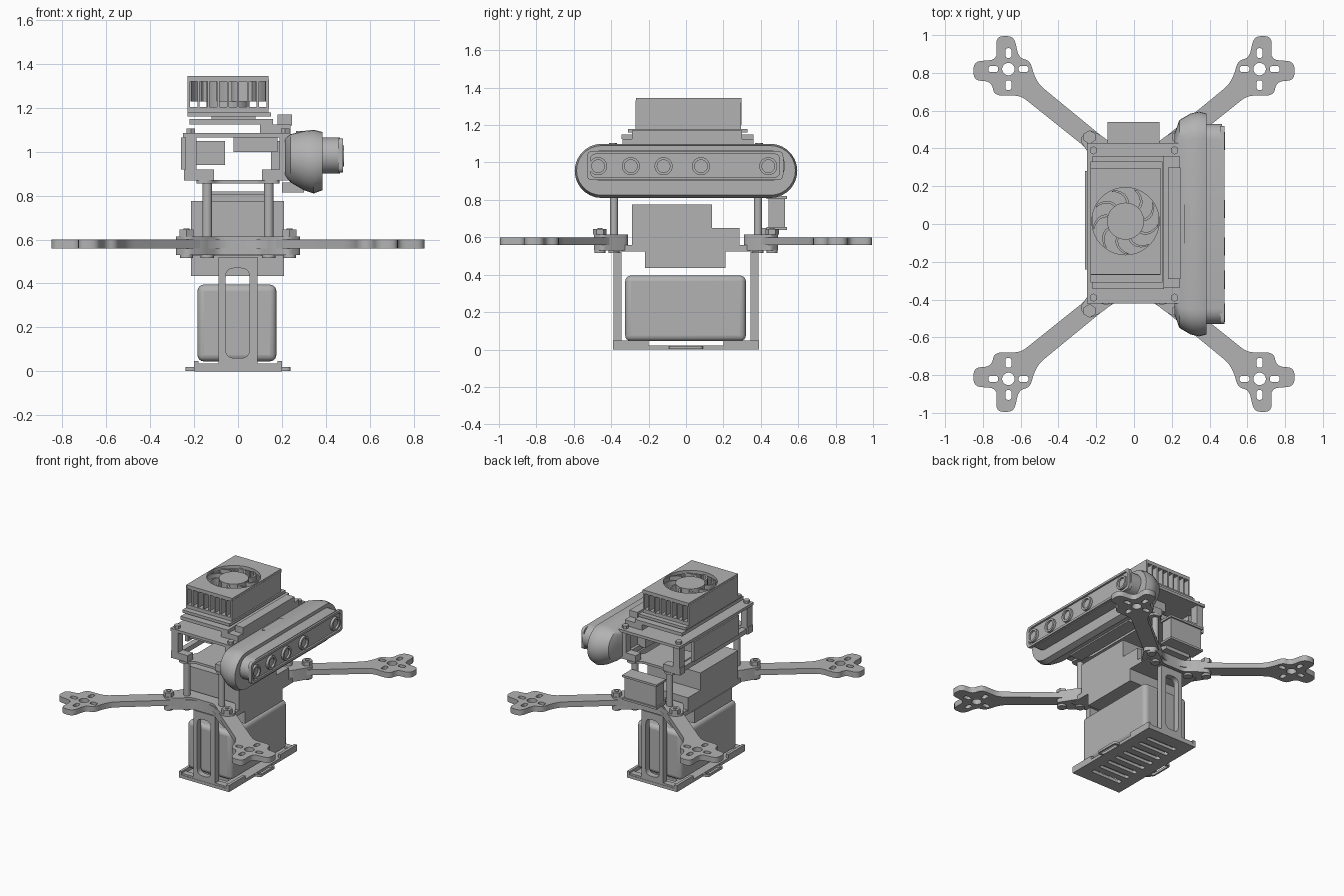
import bpy, bmesh, math
from mathutils import Matrix, Vector

if "Cube" in bpy.data.objects:
    bpy.data.objects.remove(bpy.data.objects["Cube"])

GREY = (0.45, 0.45, 0.45, 1)
grey = bpy.data.materials.new("plain grey")
grey.use_nodes = True
grey.diffuse_color = GREY
grey.node_tree.nodes["Principled BSDF"].inputs["Base Color"].default_value = GREY

SIDES = (-1, 1)
parts = []
# Maps a flat outline and its depth onto each axis
TURN = {
    "Z": Matrix.Identity(4),
    "Y": Matrix(((1, 0, 0, 0), (0, 0, -1, 0), (0, 1, 0, 0), (0, 0, 0, 1))),
    "X": Matrix(((0, 0, 1, 0), (1, 0, 0, 0), (0, 1, 0, 0), (0, 0, 0, 1))),
}


def add(name, mesh):
    mesh.materials.clear()
    mesh.materials.append(grey)
    ob = bpy.data.objects.new(name, mesh)
    bpy.context.collection.objects.link(ob)
    parts.append(ob)
    return ob


def finish(name, bm):
    bmesh.ops.recalc_face_normals(bm, faces=bm.faces)
    mesh = bpy.data.meshes.new(name)
    bm.to_mesh(mesh)
    bm.free()
    return add(name, mesh)


def box(name, x0, x1, y0, y1, z0, z1, bevel=0):
    bm = bmesh.new()
    mid = Matrix.Translation(((x0 + x1) / 2, (y0 + y1) / 2, (z0 + z1) / 2))
    size = Matrix.Diagonal((x1 - x0, y1 - y0, z1 - z0, 1))
    bmesh.ops.create_cube(bm, size=1, matrix=mid @ size)
    ob = finish(name, bm)
    if bevel:
        mod = ob.modifiers.new("bevel", "BEVEL")
        mod.width, mod.segments = bevel, 4
    return ob


def rod(name, x, y, z0, z1, r, sides=20, axis="Z"):
    bm = bmesh.new()
    at = TURN[axis] @ Matrix.Translation((x, y, (z0 + z1) / 2))
    bmesh.ops.create_cone(bm, cap_ends=True, segments=sides, radius1=r,
                          radius2=r, depth=abs(z1 - z0), matrix=at)
    return finish(name, bm)


def rounded(points, r=0.025):
    out, n = [], len(points)
    for i in range(n):
        p, c, q = (Vector(points[(i + k) % n]) for k in (-1, 0, 1))
        a = c + (p - c).normalized() * min(r, (p - c).length * 0.45)
        b = c + (q - c).normalized() * min(r, (q - c).length * 0.45)
        for k in range(5):
            t = k / 4
            out.append(a * (1 - t) ** 2 + c * 2 * t * (1 - t) + b * t * t)
    return out


def circle(x, y, r, n=32):
    return [(x + r * math.cos(k * math.tau / n), y + r * math.sin(k * math.tau / n))
            for k in range(n)]


def rect(x, y, hx, hy, r=0):
    pts = [(x - hx, y - hy), (x + hx, y - hy), (x + hx, y + hy), (x - hx, y + hy)]
    return rounded(pts, r) if r else pts


def plate(name, loops, d0, d1, axis="Z"):
    """Extrude an outline; further loops inside it become holes."""
    cu = bpy.data.curves.new(name, "CURVE")
    cu.dimensions, cu.fill_mode, cu.extrude = "2D", "BOTH", abs(d1 - d0) / 2
    for loop in loops:
        sp = cu.splines.new("POLY")
        sp.points.add(len(loop) - 1)
        for pt, co in zip(sp.points, loop):
            pt.co = (co[0], co[1], 0, 1)
        sp.use_cyclic_u = True
    tmp = bpy.data.objects.new(name, cu)
    bpy.context.collection.objects.link(tmp)
    deps = bpy.context.evaluated_depsgraph_get()
    mesh = bpy.data.meshes.new_from_object(tmp.evaluated_get(deps))
    bpy.data.objects.remove(tmp)
    depth = (d0 + d1) / 2 * (-1 if axis == "Y" else 1)
    mesh.transform(TURN[axis] @ Matrix.Translation((0, 0, depth)))
    bm = bmesh.new()
    bm.from_mesh(mesh)
    bmesh.ops.remove_doubles(bm, verts=bm.verts, dist=1e-5)
    return finish(name, bm)


def stadium(half, z0, z1, n=14):
    r, zc, pts = (z1 - z0) / 2, (z0 + z1) / 2, []
    for s in SIDES:
        for k in range(n + 1):
            a = math.pi * k / n + (math.pi / 2 if s < 0 else -math.pi / 2)
            pts.append((s * (half - r) + r * math.cos(a), zc + r * math.sin(a)))
    return pts


# Arm pairs with four-lobed motor mounts
root = [(0, .4), (.07, .4), (.14, .44)]
mount = [(.5, .735), (.53, .79), (.55, .865), (.61, .88), (.635, .995), (.73, .995),
         (.725, .87), (.85, .86), (.85, .76), (.755, .755), (.74, .68), (.6, .68)]
inner = [(.25, .4), (.2, .31), (0, .31)]
half = root[1:] + mount + inner[:-1]
for s, end in zip(SIDES, ("front", "back")):
    outline = half + [(-x, y) for x, y in reversed(half)]
    loops = [rounded(outline, .04)]
    for m in SIDES:
        loops.append(circle(m * .665, .82, .033))
        for d in SIDES:
            loops.append(rect(m * .665, .82 + d * .085, .016, .026, .015))
            loops.append(rect(m * (.665 + d * .08), .82, .026, .016, .015))
    plate(end + "_arms", [[(x, s * y) for x, y in lp] for lp in loops], .56, .6)
    cap = [(-.09, .4), (.09, .4), (.16, .46), (.23, .5), (.29, .45), (.2, .31)]
    cap += [(-.2, .31), (-.29, .45), (-.23, .5), (-.16, .46)]
    plate(end + "_arm_clamp", [[(x, s * y) for x, y in rounded(cap)]], .53, .615)
    for m in SIDES:
        rod("arm_bolt", m * .235, s * .46, .515, .65, .014)
        rod("arm_nut", m * .235, s * .46, .615, .645, .036, 6)
        rod("arm_bolt_head", m * .235, s * .46, .515, .535, .03)
        rod("deck_standoff", m * .14, s * .385, .6, .86, .022)
        rod("deck_screw", m * .14, s * .385, .515, .54, .03)

# Centre body and electronics stack
box("lower_deck", -.21, .21, -.39, .39, .525, .56)
box("flight_stack", -.215, .21, -.29, .14, .55, .775)
box("flight_stack_step", -.215, .21, .14, .285, .55, .65)
box("under_box", -.215, .21, -.22, .21, .435, .53)
box("rear_module", -.13, .125, .44, .53, .65, .81)
for z in (.64, .805):
    box("rear_module_rim", -.14, .135, .43, .54, z, z + .015)
box("rear_module_bracket", -.1, .1, .37, .45, .615, .65)

# Battery in its cradle
box("battery", -.185, .175, -.325, .32, .045, .395, .03)
slots = [rect(0, -.28 + .08 * k, .12, .016, .014) for k in range(8)]
plate("cradle_floor", [rect(0, 0, .2, .39)] + slots, 0, .022)
for s in SIDES:
    hanger = [rect(0, .26, .088, .26), rect(-.002, .265, .054, .205, .04)]
    plate("cradle_hanger", hanger, s * .345, s * .388, "Y")
    box("cradle_foot", -.19, .19, s * .365 - .022, s * .365 + .022, .015, .035)
    for m in SIDES:
        box("cradle_lip", m * .19 - .01, m * .19 + .01, s * .295 - .095, s * .295 + .095, .01, .048)
    strap = [rect(s * .215, 0, .025, .09, .02), rect(s * .215, 0, .014, .075, .012)]
    plate("strap_loop", strap, .002, .02)

# Upper deck with waisted sides
deck = [(-.09, -.38), (.09, -.38), (.13, -.43), (.19, -.42), (.19, -.33), (.14, -.27)]
deck += [(x, -y) for x, y in reversed(deck)]
deck += [(-.14, .27), (-.19, .33), (-.19, .42), (-.13, .43)]
right = [(-.13, -.43), (-.19, -.42), (-.19, -.33), (-.14, -.27)]
deck = [p for p in deck if p not in ((-.09, .38), (-.09, -.38))]
deck = deck[:-4] + [(-.09, .38)] + deck[-1:-5:-1] + right[::-1] + [(-.09, -.38)]
plate("upper_deck", [rounded(deck)], .855, .872)

# Computer frame
for s in SIDES:
    for x in (-.215, .215):
        box("frame_leg", x - .025, x + .025, s * .39 - .03, s * .39 + .03, .87, 1.07)
        box("frame_foot", x - .03 if x < 0 else .11, -.11 if x < 0 else x + .03,
            s * .39 - .03, s * .39 + .03, .87, .92)
        rod("frame_screw", x, s * .39, 1.08, 1.105, .022, 6)
for x in (-.215, .215):
    box("frame_rail", x - .02, x + .02, -.4, .4, .875, .91)
box("port_panel", -.26, -.235, -.24, .28, .92, 1.065)
box("left_module", -.235, -.06, -.22, .2, .94, 1.05)
box("hanging_module", -.02, .18, -.3, .3, 1.0, 1.07)
box("carrier_board", -.25, .24, -.42, .43, 1.065, 1.085)
box("connector_block", .1, .24, -.34, .36, 1.08, 1.125)
box("connector_strip", .18, .245, -.29, .3, 1.12, 1.17)
box("module_board", -.22, .16, -.345, .36, 1.125, 1.15)
box("heat_spreader", -.23, .15, -.31, .33, 1.16, 1.18)
box("spreader_core", -.12, .08, -.2, .2, 1.145, 1.165)

# Finned cooler with fan
FX, FY = -.045, .015
box("cooler_base", -.23, .14, -.27, .295, 1.175, 1.205)
plate("cooler_top", [rect(FX, FY, .185, .282), circle(FX, FY, .178, 48)], 1.32, 1.345)
for x in (-.225, .135):
    box("cooler_wall", x - .006, x + .006, -.27, .295, 1.2, 1.33)
for k in range(1, 8):
    x = -.225 + k * .045
    for s in SIDES:
        y = FY + s * .235
        box("cooler_fin", x - .005, x + .005, y - .047, y + .047, 1.2, 1.325)
rod("fan_hub", FX, FY, 1.2, 1.338, .098, 40)
for k in range(9):
    edge = []
    for side in (0, 1):
        arc = [(.09 + .084 * t / 6, k * math.tau / 9 + .5 * (t / 6) ** 2 + side * .13)
               for t in range(7)]
        edge += arc[::-1] if side else arc
    blade = [(FX + r * math.cos(a), FY + r * math.sin(a)) for r, a in edge]
    plate("fan_blade", [blade], 1.23, 1.33)

# Camera bar: rounded housing lofted along x
bm = bmesh.new()
rings = []
for x, hy, z0, z1 in ((.215, .48, .89, 1.06), (.24, .55, .86, 1.08), (.3, .585, .825, 1.095),
                      (.345, .595, .81, 1.1), (.385, .585, .825, 1.09)):
    rings.append([bm.verts.new((x, y, z)) for y, z in stadium(hy, z0, z1)])
for a, b in zip(rings, rings[1:]):
    for i in range(len(a)):
        j = (i + 1) % len(a)
        bm.faces.new((a[i], a[j], b[j], b[i]))
bm.faces.new(rings[0])
bm.faces.new(rings[-1])
finish("camera_housing", bm)
plate("camera_body", [stadium(.53, .9, 1.065)], .38, .465, "X")
plate("camera_face_rim", [rect(-.005, .983, .525, .078, .03), rect(-.005, .983, .505, .062, .03)],
      .455, .478, "X")
for y in (-.47, -.295, -.12, .08, .44):
    plate("lens_ring", [circle(y, .98, .048), circle(y, .98, .034)], .46, .482, "X")
    rod("lens", y, .98, .455, .47, .035, 6, "X")
plate("housing_slot_cover", [rect(.28, 0, .016, .11, .015)], 1.08, 1.094)
box("camera_mount", .15, .26, -.25, .25, .9, 1.05)
box("camera_shelf", .2, .3, -.3, .3, .815, .86)

# Smooth the round parts, keep hard edges
bpy.ops.object.select_all(action="DESELECT")
for ob in parts:
    ob.select_set(True)
bpy.context.view_layer.objects.active = parts[0]
bpy.ops.object.shade_smooth_by_angle(angle=math.radians(32))
